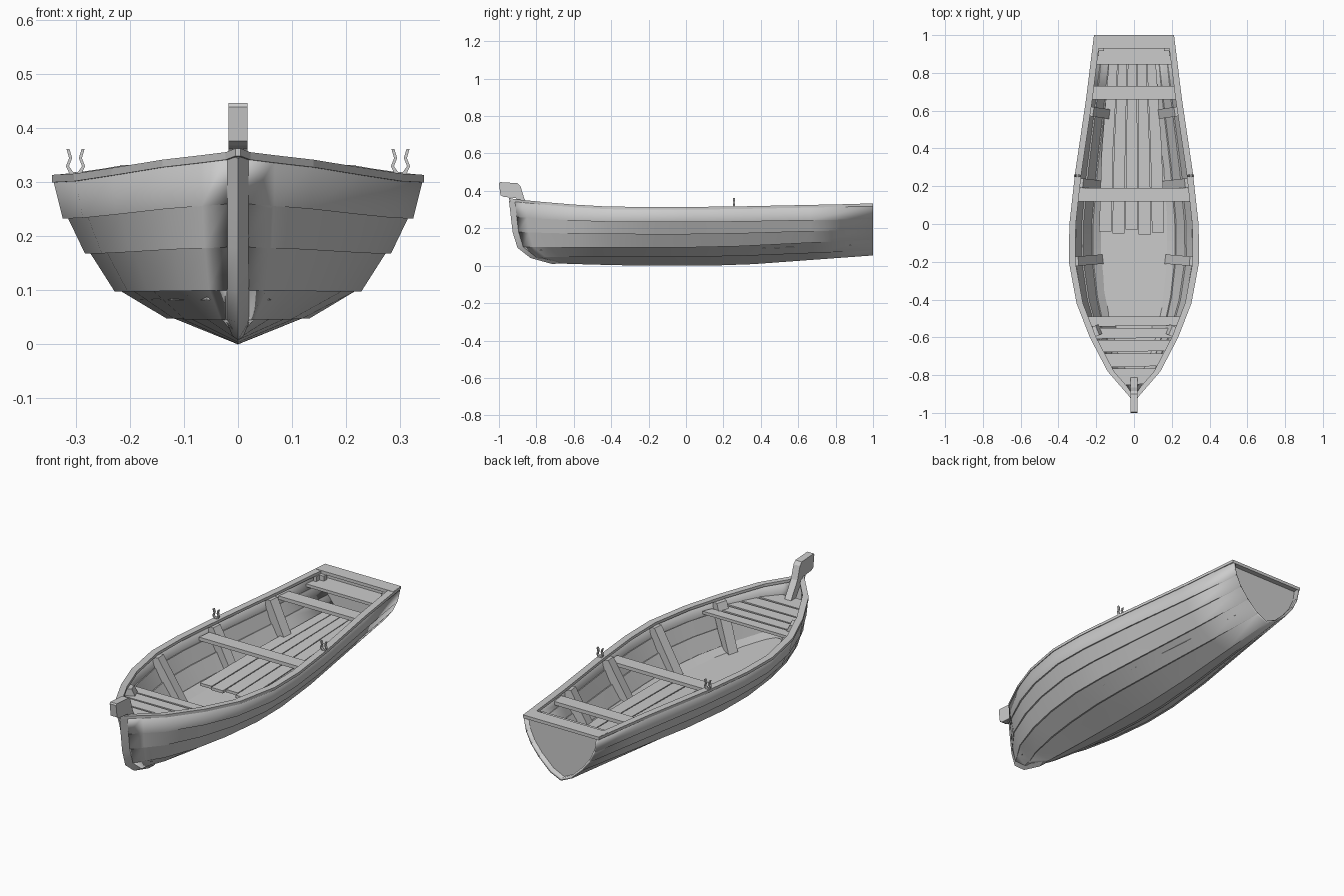
import bpy, bmesh, math
from mathutils import Vector

cube = bpy.data.objects.get("Cube")
if cube:
    bpy.data.objects.remove(cube)

wood = bpy.data.materials.new("grey_wood")
wood.use_nodes = True
GREY = (0.6, 0.6, 0.6, 1)
wood.diffuse_color = GREY
wood.node_tree.nodes["Principled BSDF"].inputs["Base Color"].default_value = GREY


def interp(table, x):
    """Piecewise linear lookup in sorted (x, value) pairs."""
    if x <= table[0][0]:
        return table[0][1]
    for (a, u), (b, v) in zip(table, table[1:]):
        if x <= b:
            return u + (v - u) * (x - a) / (b - a) if b > a else v
    return table[-1][1]


def loft(name, rings, closed=True, smooth=False):
    """Skin a row of point rings; closed rings get end caps."""
    bm = bmesh.new()
    rows = [[bm.verts.new(p) for p in ring] for ring in rings]
    n = len(rows[0])
    for r, s in zip(rows, rows[1:]):
        for k in range(n if closed else n - 1):
            m = (k + 1) % n
            bm.faces.new((r[k], s[k], s[m], r[m]))
    if closed:
        bm.faces.new(rows[0])
        bm.faces.new(rows[-1])
        bmesh.ops.recalc_face_normals(bm, faces=bm.faces)
    mesh = bpy.data.meshes.new(name)
    bm.to_mesh(mesh)
    bm.free()
    obj = bpy.data.objects.new(name, mesh)
    bpy.context.collection.objects.link(obj)
    mesh.materials.append(wood)
    if smooth:
        bpy.ops.object.select_all(action='DESELECT')
        obj.select_set(True)
        bpy.context.view_layer.objects.active = obj
        bpy.ops.object.shade_smooth_by_angle(angle=math.radians(30))
    return obj


def slab(name, outline, z0, z1):
    return loft(name, [[(x, y, z) for x, y in outline] for z in (z0, z1)])


def side_prism(name, profile, half):
    return loft(name, [[(x, y, z) for y, z in profile] for x in (-half, half)])


# Hull lines: plank edges from keel (0) to gunwale (5)
BOW_SPREAD = (0, 0.45, 0.78, 0.90, 0.96, 1)
SPREAD = (0, 0.36, 0.64, 0.80, 0.92, 1)
AFT_SPREAD = (0, 0.28, 0.58, 0.79, 0.92, 1)
STEM_Y = (-0.68, -0.80, -0.87, -0.895, -0.905, -0.915)
STEM_Z = (0.012, 0.045, 0.10, 0.18, 0.26, 0.349)
MID_Z = (0, 0.05, 0.10, 0.17, 0.235, 0.307)
AFT_Z = (0.055, 0.082, 0.14, 0.195, 0.25, 0.325)
STEM_HALF = 0.021
BEAM = [(-0.915, STEM_HALF), (-0.78, 0.138), (-0.6, 0.232), (-0.42, 0.302), (-0.2, 0.343),
        (0, 0.34), (0.27, 0.31), (0.66, 0.252), (1, 0.21)]
STATIONS = [y for y, _ in BEAM]
STATIONS[1:1] = [-0.86]


def along(j, y):
    return max(0, (y - STEM_Y[j]) / (1 - STEM_Y[j]))


def hull_point(j, t):
    y = STEM_Y[j] + (1 - STEM_Y[j]) * t
    bow = max(0, 1 - t / 0.3) ** 1.5
    aft = max(0, (t - 0.55) / 0.45)
    spread = SPREAD[j] + (AFT_SPREAD[j] - SPREAD[j]) * aft + (BOW_SPREAD[j] - SPREAD[j]) * bow
    x = interp(BEAM, STEM_Y[5] + (1 - STEM_Y[5]) * t) * spread
    if j:
        x = max(x, STEM_HALF)
    z = MID_Z[j] + (STEM_Z[j] - MID_Z[j]) * bow + (AFT_Z[j] - MID_Z[j]) * aft
    return Vector((x, y, z))


def section(y):
    """Half section (x, z) of the hull at a given y."""
    pts = [hull_point(j, along(j, y)) for j in range(6)]
    return [(p.x, p.z) for p in pts]


def half_at(y, z):
    return interp([(pz, px) for px, pz in section(y)], z)


# Lapped plank shell, the laps fading out at both ends
rings = []
for ys in STATIONS:
    t = along(5, ys)
    lap = Vector((0.009, 0, -0.002)) * min(1, t * 6, (1 - t) * 4 + 0.1)
    half = []
    for j in range(5):
        half += [hull_point(j, t) + (lap if j else Vector()), hull_point(j + 1, t)]
    left = [Vector((-p.x, p.y, p.z)) for p in reversed(half[1:])]
    rings.append(left + half)
hull = loft("hull_planks", rings, closed=False, smooth=True)
thick = hull.modifiers.new("thickness", 'SOLIDIFY')
thick.thickness = 0.013
thick.offset = -1

# Wedge shaped stem
rings = []
for j, (y, z) in enumerate(zip(STEM_Y, STEM_Z)):
    w = STEM_HALF + 0.003 if j else 0.01
    rings.append([(0, y - 0.031, z - 0.004), (w, y + 0.008, z + 0.003), (-w, y + 0.008, z + 0.003)])
loft("stem", rings, smooth=True)

# Gunwale rails, meeting over the stem
for side, label in ((1, "left"), (-1, "right")):
    rings = [[(side * x, -0.947, 0.356 + dz) for x, dz in ((0.005, -0.007), (0.005, 0.007), (0, 0.007), (0, -0.007))]]
    for ys in STATIONS:
        p = hull_point(5, along(5, ys))
        inner = max(0, p.x - 0.032)
        rings.append([(side * x, p.y, p.z + dz) for x, dz in
                      ((p.x + 0.002, -0.007), (p.x + 0.002, 0.007), (inner, 0.007), (inner, -0.007))])
    loft(label + "_gunwale", rings)

# Transom, its cap and the stern seat
half = section(0.97)
shape = half[1:] + [(-x, z) for x, z in reversed(half[1:])] + [half[0]]
loft("transom", [[(x * 0.97, y, z + 0.004) for x, z in shape] for y in (0.955, 0.973)])
slab("transom_cap", [(-0.21, 1), (0.21, 1), (0.218, 0.93), (-0.218, 0.93)], 0.316, 0.332)
slab("stern_seat", [(-0.195, 0.965), (0.195, 0.965), (0.21, 0.845), (-0.21, 0.845)], 0.275, 0.29)
for side, label in ((1, "left"), (-1, "right")):
    knee = [(0.2, 0.94), (0.16, 0.94), (0.16, 0.915), (0.185, 0.915), (0.185, 0.89), (0.2, 0.89)]
    slab(label + "_stern_knee", [(side * x, y) for x, y in knee], 0.288, 0.315)

# Rowing seats
for name, y0, y1, z in (("aft_seat", 0.66, 0.73, 0.275), ("middle_seat", 0.12, 0.19, 0.255)):
    a, b = half_at(y0, z) - 0.006, half_at(y1, z) - 0.006
    slab(name, [(-a, y0), (a, y0), (b, y1), (-b, y1)], z, z + 0.018)

# Bow deck boards
edges = (-0.49, -0.55, -0.615, -0.685, -0.765, -0.86)
for n, (y1, y0) in enumerate(zip(edges, edges[1:])):
    y0 += 0.007
    a, b = half_at(y0, 0.26) - 0.008, half_at(y1, 0.26) - 0.008
    slab(f"bow_deck_board_{n + 1}", [(-a, y0), (a, y0 + 0.006), (b, y1), (-b, y1)], 0.262, 0.277)


# Bottom floor and raised floor boards
def floor_z(y):
    return 0.088 + max(0, y - 0.1) * 0.035


rings = []
for y in (-0.78, -0.6, -0.45, -0.25, 0, 0.3, 0.65, 0.96):
    z = floor_z(y)
    w = max(0.01, half_at(y, z) - 0.006)
    rings.append([(-w, y, z), (w, y, z), (w, y, z - 0.006), (-w, y, z - 0.006)])
loft("floor", rings)
starts = (-0.04, -0.05, -0.03, -0.055, -0.045)
for n, y0 in enumerate(starts):
    rings = []
    for y, scale in ((y0, 1), (0.4, 0.92), (0.9, 0.7)):
        x0, x1 = (-0.185 + n * 0.07) * scale, (-0.12 + n * 0.07) * scale
        z = floor_z(y) + 0.032
        rings.append([(x0, y, z), (x1, y, z), (x1, y, z + 0.014), (x0, y, z + 0.014)])
    loft(f"floor_board_{n + 1}", rings)

# Straight-faced ribs set square to the planking
for n, y in enumerate((-0.58, -0.2, 0.22, 0.6)):
    slope = (section(y + 0.05)[5][0] - section(y - 0.05)[5][0]) / 0.1
    for side, label in ((1, "left"), (-1, "right")):
        rings = []
        for yy in (y - 0.025, y + 0.025):
            pts = section(yy)[2:]
            top = pts[-1][0]
            pts[-1] = (top - 0.003, pts[-1][1] - 0.008)
            inner = [(top - 0.04, pts[-1][1]), (pts[0][0] - 0.045, pts[0][1] - 0.01)]
            rings.append([(side * (x - 0.006), yy + slope * (top - x), z) for x, z in pts + inner])
        loft(f"{label}_rib_{n + 1}", rings)

# Bow post with its forward head
side_prism("bow_post", [(-1, 0.44), (-0.995, 0.447), (-0.9, 0.441), (-0.885, 0.425), (-0.865, 0.36),
                        (-0.79, 0.24), (-0.83, 0.24), (-0.91, 0.362), (-0.975, 0.368), (-0.992, 0.377)], 0.018)

# Rowlocks
prong = [(0.007, 0), (0.015, 0.014), (0.009, 0.029), (0.014, 0.046)]
fork = [(-x, z) for x, z in reversed(prong)] + prong
for side, label in ((1, "left"), (-1, "right")):
    rings = []
    for k, (x, z) in enumerate(fork):
        dx, dz = 0.0028, {3: 0.003, 4: -0.003}.get(k, 0)
        cx, base = side * 0.301, 0.316
        rings.append([(cx + x - dx, 0.25, base + z - dz), (cx + x + dx, 0.25, base + z + dz),
                      (cx + x + dx, 0.262, base + z + dz), (cx + x - dx, 0.262, base + z - dz)])
    loft(label + "_rowlock", rings)
